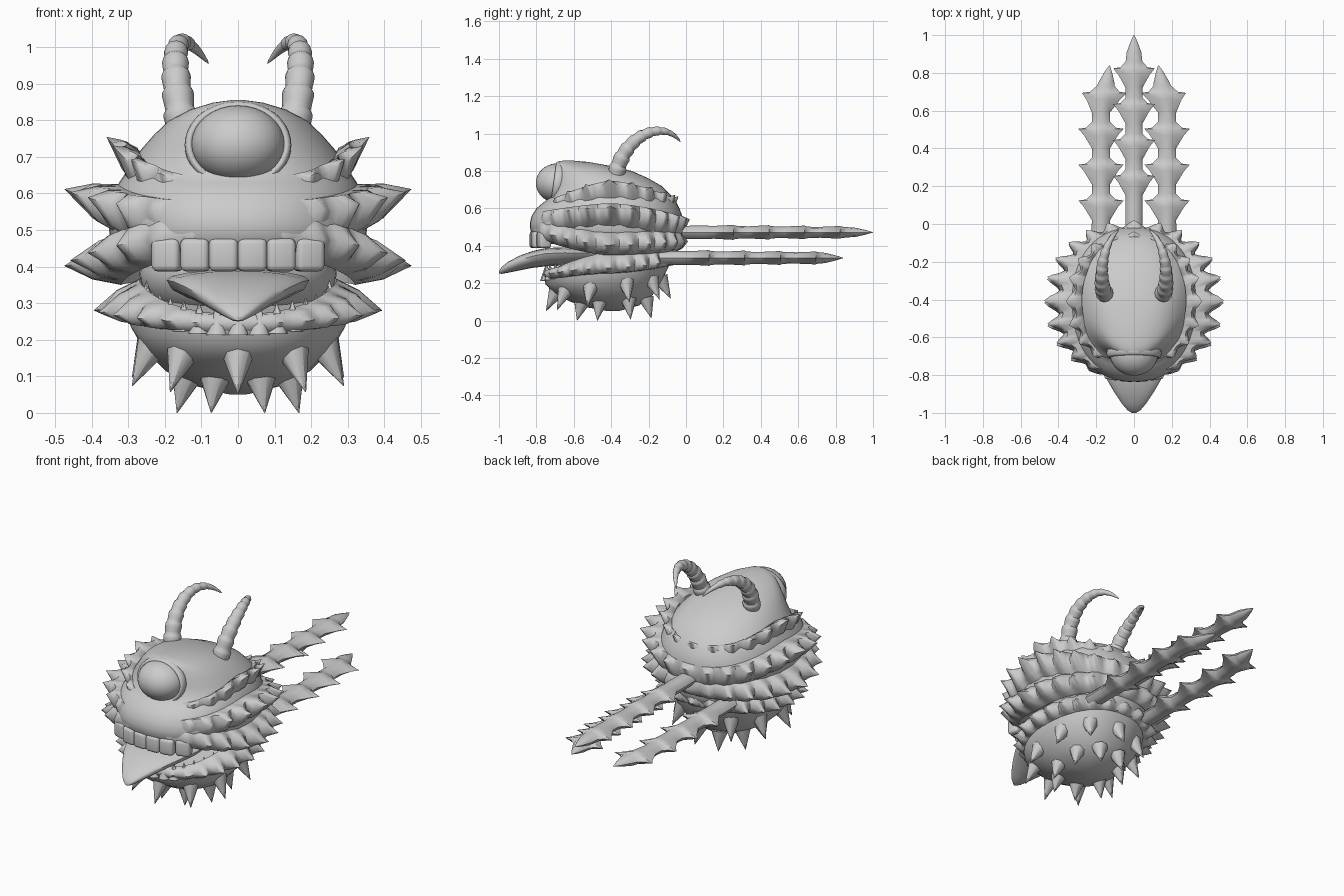
import bpy, bmesh, math
from mathutils import Vector, Matrix
from mathutils.geometry import interpolate_bezier

if "Cube" in bpy.data.objects:
    bpy.data.objects.remove(bpy.data.objects["Cube"])

grey = bpy.data.materials.new("stone grey")
grey.diffuse_color = (0.6, 0.6, 0.6, 1)
grey.use_nodes = True
grey.node_tree.nodes["Principled BSDF"].inputs["Base Color"].default_value = grey.diffuse_color


def finish(name, bm, angle=35):
    bmesh.ops.recalc_face_normals(bm, faces=bm.faces[:])
    me = bpy.data.meshes.new(name)
    bm.to_mesh(me)
    bm.free()
    me.materials.append(grey)
    ob = bpy.data.objects.new(name, me)
    bpy.context.collection.objects.link(ob)
    bpy.ops.object.select_all(action='DESELECT')
    ob.select_set(True)
    bpy.context.view_layer.objects.active = ob
    bpy.ops.object.shade_smooth_by_angle(angle=math.radians(angle))
    return ob


def loft(name, rings, angle=35):
    """Skin closed rings of points and cap both ends."""
    bm = bmesh.new()
    vs = [[bm.verts.new(p) for p in r] for r in rings]
    n = len(vs[0])
    for a, b in zip(vs, vs[1:]):
        for i in range(n):
            j = (i + 1) % n
            bm.faces.new((a[i], a[j], b[j], b[i]))
    bm.faces.new(vs[0])
    bm.faces.new(vs[-1])
    return finish(name, bm, angle)


def outline(t, a, yf, yb, power=2.2):
    """Point on a rounded plan outline, t = 0 at the front."""
    s, c, e = math.sin(t), math.cos(t), 2 / power
    x = a * math.copysign(abs(s) ** e, s)
    y = (yf + yb) / 2 - (yb - yf) / 2 * math.copysign(abs(c) ** e, c)
    return x, y


def hull(name, rows, tilt=0.0, n=48):
    rings = []
    for z, a, yf, yb in rows:
        pts = [outline(2 * math.pi * i / n, a, yf, yb) for i in range(n)]
        rings.append([(x, y, z + (y + 0.5) * tilt * z / 0.3) for x, y in pts])
    return loft(name, rings, 50)


# Upper head with dome
hull("upper_head", [
    (0.41, 0.26, -0.77, -0.06), (0.45, 0.34, -0.81, -0.03), (0.48, 0.35, -0.832, -0.02),
    (0.52, 0.355, -0.835, -0.02), (0.56, 0.35, -0.825, -0.02), (0.60, 0.335, -0.80, -0.035),
    (0.63, 0.325, -0.765, -0.05), (0.66, 0.305, -0.725, -0.07),
    (0.72, 0.265, -0.71, -0.13), (0.76, 0.23, -0.705, -0.20), (0.80, 0.188, -0.70, -0.29),
    (0.83, 0.13, -0.70, -0.42), (0.848, 0.07, -0.69, -0.52), (0.855, 0.02, -0.66, -0.60)])

# Lower jaw bowl
LOW = [(0.048, 0.03, -0.42, -0.35), (0.07, 0.12, -0.52, -0.25), (0.11, 0.20, -0.62, -0.18),
       (0.17, 0.26, -0.70, -0.13), (0.23, 0.295, -0.75, -0.09), (0.29, 0.30, -0.76, -0.07)]
hull("lower_jaw", LOW, 0.2)


def ellipsoid(name, loc, rad):
    bm = bmesh.new()
    m = Matrix.Translation(loc) @ Matrix.Diagonal((*rad, 1)) @ Matrix.Rotation(math.pi / 2, 4, 'X')
    bmesh.ops.create_uvsphere(bm, u_segments=32, v_segments=20, radius=1, matrix=m)
    return finish(name, bm)


ellipsoid("throat", (0, -0.30, 0.38), (0.27, 0.25, 0.15))
ellipsoid("eye", (0, -0.685, 0.735), (0.128, 0.118, 0.106))

# Eyelid ring around the eye
lid = []
for i in range(41):
    u = 2 * math.pi * i / 40
    cx, cz = math.sin(u), math.cos(u)
    lid.append([(cx * (0.134 + 0.012 * math.cos(v)),
                 -0.685 + 0.015 * cz + 0.025 * math.sin(v),
                 0.733 + cz * (0.108 + 0.012 * math.cos(v)))
                for v in (2 * math.pi * k / 10 for k in range(10))])
loft("eyelid", lid, 60)


def frill(name, n, root, tip, zt, ztip, zb, dzf, dzb, thin=0.0):
    """Band of pointed scales running all the way round the head."""
    wave = (1.0, 0.82, 0.6, 0.48, 0.6, 0.82)
    steps = n * len(wave)
    bm = bmesh.new()
    cols = []
    for i in range(steps):
        t = 2 * math.pi * i / steps
        c = math.cos(t)
        front = max(c, 0) ** 1.3
        dz = dzf * front + dzb * max(-c, 0) ** 1.5
        top = zt - thin * front
        w = wave[i % len(wave)]
        w += (0.6 - w) * 0.9 * max(c, 0) ** 3
        r, o = Vector(outline(t, *root)), Vector(outline(t, *tip))
        col = []
        for f, z in ((0, top), (0.5 * min(1, w + 0.25), top * 0.55 + ztip * 0.45 + 0.008),
                     (w, ztip * w + (top + zb) / 2 * (1 - w)),
                     (0.5 * min(1, w + 0.2), zb * 0.6 + ztip * 0.4 - 0.006), (0, zb)):
            p = r.lerp(o, f)
            col.append(bm.verts.new((p.x, p.y, z + dz)))
        cols.append(col)
    for i in range(steps):
        a, b = cols[i], cols[(i + 1) % steps]
        for k in range(5):
            m = (k + 1) % 5
            bm.faces.new((a[k], b[k], b[m], a[m]))
    return finish(name, bm, 60)


frill("brow_frill", 20, (0.275, -0.71, -0.10), (0.36, -0.78, -0.04), 0.725, 0.755, 0.62, -0.11, -0.09)
frill("cheek_frill", 24, (0.32, -0.78, -0.05), (0.475, -0.83, 0.02), 0.625, 0.612, 0.49, -0.05, -0.07)
frill("upper_lip_frill", 24, (0.32, -0.79, -0.05), (0.475, -0.845, 0.01), 0.48, 0.402, 0.35, 0.085, 0.02)
frill("lower_lip_frill", 24, (0.27, -0.73, -0.10), (0.395, -0.79, -0.04), 0.365, 0.28, 0.25, -0.035, 0.04, 0.06)

# Tongue: broad wedge ending in a drooping tip
rings = []
for y, w, top, bot in ((-0.28, 0.15, 0.36, 0.31), (-0.5, 0.19, 0.385, 0.305), (-0.65, 0.195, 0.392, 0.295),
                       (-0.75, 0.175, 0.388, 0.29), (-0.82, 0.145, 0.372, 0.282), (-0.89, 0.105, 0.347, 0.268),
                       (-0.95, 0.065, 0.315, 0.256), (-0.985, 0.035, 0.287, 0.25), (-1.0, 0.012, 0.266, 0.252)):
    mid = top - 0.3 * (top - bot)
    rings.append([(w * math.cos(u), y, mid + math.sin(u) * ((top - mid) if math.sin(u) > 0 else (mid - bot)))
                  for u in (2 * math.pi * k / 16 for k in range(16))])
loft("tongue", rings, 60)

# Upper teeth: rounded blocks along the lip
for i in range(6):
    x = (i - 2.5) * 0.077
    t = math.asin(x / 0.33)
    y = outline(t, 0.33, -0.80, -0.06)[1] - 0.12 * abs(x)
    bm = bmesh.new()
    m = (Matrix.Translation((x, y, 0.432)) @ Matrix.Rotation(t * 0.5, 4, 'Z')
         @ Matrix.Diagonal((0.08, 0.065, 0.09, 1)))
    bmesh.ops.create_cube(bm, size=1, matrix=m)
    bmesh.ops.bevel(bm, geom=bm.edges[:], offset=0.016, segments=3, affect='EDGES', profile=0.5)
    finish("upper_tooth", bm, 50)


def spike(name, base, direction, radius, length, sides=8):
    d = Vector(direction).normalized()
    bm = bmesh.new()
    m = Matrix.Translation(Vector(base) + d * length / 2) @ d.to_track_quat('Z', 'Y').to_matrix().to_4x4()
    bmesh.ops.create_cone(bm, cap_ends=True, segments=sides, radius1=radius, radius2=0.001,
                          depth=length, matrix=m)
    return finish(name, bm, 50)


# Lower teeth round the jaw rim
for i in range(17):
    x, y = outline((i - 8) * 0.2, 0.25, -0.75, -0.1)
    z = 0.29 + (y + 0.5) * 0.19
    spike("lower_tooth", (x, y, z - 0.03), (0, 0, 1), 0.03, 0.085)

# Horny spikes on the underside, mostly pointing down
for (z, a, yf, yb), n, phase, drop, length in (((0.185, 0.245, -0.69, -0.14), 10, 0.0, -1.9, 0.125),
                                               ((0.10, 0.15, -0.57, -0.20), 8, 0.5, -3.5, 0.11)):
    for i in range(n):
        t = 2 * math.pi * (i + phase) / n
        x, y = outline(t, a, yf, yb)
        zz = z + (y + 0.5) * 0.2 * z / 0.3
        d = Vector((math.sin(t), -math.cos(t), drop)).normalized()
        size = min(length, zz / -d.z)
        spike("jaw_spike", (x, y, zz), d, 0.045, size)


def tail(name, x0, x1, z, end, first, wide=1.0):
    """Flat tail with a pair of side barbs on each segment."""
    prof = [(-0.2, 0.045), (first - 0.14, 0.05)]
    y = first
    while y < end - 0.1:
        prof += [(y - 0.09, 0.048), (y - 0.06, 0.066), (y - 0.02, 0.09), (y + 0.014, 0.12),
                 (y + 0.02, 0.078), (y + 0.05, 0.048)]
        y += 0.19
    prof += [(end - 0.09, 0.042), (end - 0.04, 0.022), (end, 0.002)]
    rings = []
    for y, w in prof:
        w *= wide
        x = x0 + (x1 - x0) * max(0, (y - end + 0.25) / 0.25)
        k = min(w, 0.046)
        h = k * (0.8 + 2.2 * max(0, w - 0.05)) * (1 - 0.25 * max(0, y) / end)
        rings.append([(x + px, y, z + pz) for px, pz in (
            (w, 0), (k * 0.7, h * 0.75), (0, h), (-k * 0.7, h * 0.75),
            (-w, 0), (-k * 0.7, -h * 0.75), (0, -h), (k * 0.7, -h * 0.75))])
    return loft(name, rings, 50)


tail("middle_tail", 0, 0, 0.472, 1.0, 0.24, 0.92)
for s in (-1, 1):
    tail("side_tail", 0.175 * s, 0.13 * s, 0.335, 0.84, 0.11)

# Ridged horns curling backwards
for s in (-1, 1):
    path = interpolate_bezier(Vector((0.15, -0.375, 0.77)), Vector((0.185, -0.34, 0.99)),
                              Vector((0.185, -0.12, 1.085)), Vector((0.08, -0.03, 0.955)), 61)
    rings = []
    for i, p in enumerate(path):
        t = i / 60
        tan = (path[min(i + 1, 60)] - path[max(i - 1, 0)]).normalized()
        u = Vector((1, 0, 0)).cross(tan).normalized()
        v = tan.cross(u)
        r = 0.046 * (1 - t) ** 0.65 + 0.0005
        if t < 0.85:
            r *= (0.9, 0.94, 0.98, 1.02, 1.06, 1.05)[i % 6]
        ring = [p + r * (u * math.cos(k * math.pi / 6) + v * math.sin(k * math.pi / 6)) for k in range(12)]
        rings.append([(q.x * s, q.y, q.z) for q in ring])
    loft("horn", rings, 40)
